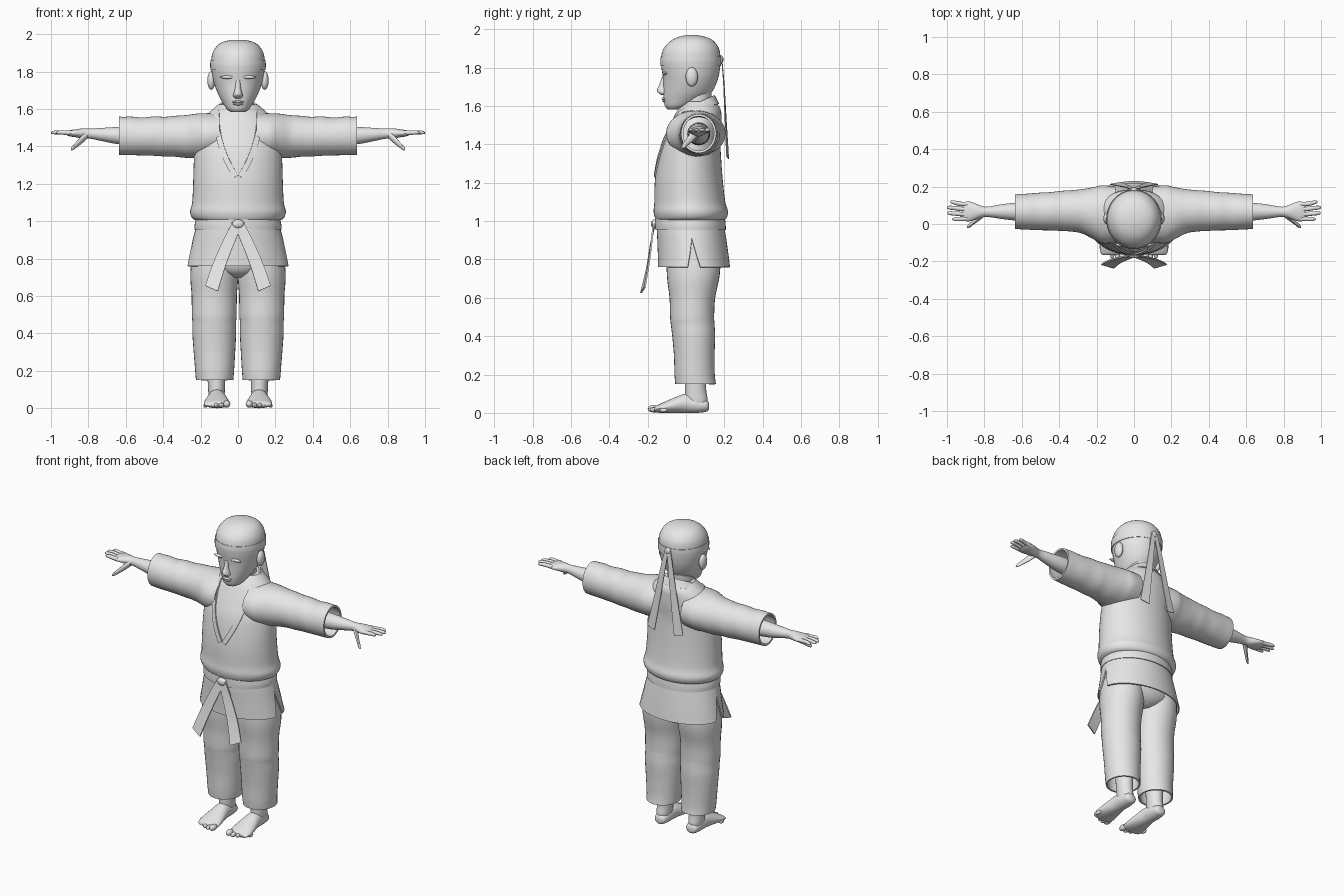
import bpy, bmesh, math
from mathutils import Vector
from mathutils.bvhtree import BVHTree

grey = bpy.data.materials.new("plain_grey")
grey.diffuse_color = (0.8, 0.8, 0.8, 1)


def smooth_rows(rows, sub=4):
    """Catmull-Rom interpolation of tuples of numbers."""
    out = []
    for i in range(len(rows) - 1):
        p0, p1 = rows[max(i - 1, 0)], rows[i]
        p2, p3 = rows[i + 1], rows[min(i + 2, len(rows) - 1)]
        for k in range(sub):
            t = k / sub
            out.append([0.5 * (2 * b + (c - a) * t + (2 * a - 5 * b + 4 * c - d) * t * t
                        + (3 * b - a - 3 * c + d) * t ** 3)
                        for a, b, c, d in zip(p0, p1, p2, p3)])
    return out + [list(rows[-1])]


def finish(name, bm, thick=0, offset=-1):
    bmesh.ops.recalc_face_normals(bm, faces=bm.faces)
    me = bpy.data.meshes.new(name)
    bm.to_mesh(me)
    bm.free()
    ob = bpy.data.objects.new(name, me)
    bpy.context.collection.objects.link(ob)
    me.materials.append(grey)
    if thick:
        m = ob.modifiers.new("thickness", 'SOLIDIFY')
        m.thickness, m.offset = thick, offset
    return ob


def bridge(bm, rows, closed):
    n = len(rows[0])
    for r, q in zip(rows, rows[1:]):
        for i in range(n if closed else n - 1):
            j = (i + 1) % n
            bm.faces.new((r[i], r[j], q[j], q[i]))


def loft(name, rings, axis='z', s=1, n=32, caps=True, thick=0, sub=4):
    """Rings are (position on axis, centre a, centre b, radius a, radius b)."""
    bm = bmesh.new()
    rows = []
    for t, ca, cb, ra, rb in smooth_rows(rings, sub):
        row = []
        for i in range(n):
            w = 2 * math.pi * i / n
            a, b = ca + ra * math.cos(w), cb + rb * math.sin(w)
            x, y, z = {'x': (t, a, b), 'y': (a, t, b), 'z': (a, b, t)}[axis]
            row.append(bm.verts.new((s * x, y, z)))
        rows.append(row)
    bridge(bm, rows, True)
    if caps:
        bm.faces.new(rows[0])
        bm.faces.new(rows[-1])
    return finish(name, bm, thick)


def ribbon(name, pairs, s=1, thick=0.008, sub=4):
    """Each pair is the two edge points of a strip, as six numbers."""
    bm = bmesh.new()
    rows = [[bm.verts.new((s * p[0], p[1], p[2])), bm.verts.new((s * p[3], p[4], p[5]))]
            for p in smooth_rows(pairs, sub)]
    bridge(bm, rows, False)
    return finish(name, bm, thick, 0)


def ball(name, loc, size, s=1):
    bm = bmesh.new()
    bmesh.ops.create_uvsphere(bm, u_segments=16, v_segments=10, radius=1)
    for v in bm.verts:
        v.co = Vector((s * (loc[0] + v.co.x * size[0]),
                       loc[1] + v.co.y * size[1], loc[2] + v.co.z * size[2]))
    return finish(name, bm)


# Jacket body, bloused over the belt
torso = loft("jacket_body", [
    (1.0, 0, .02, .212, .17), (1.015, 0, .025, .243, .186), (1.05, 0, .025, .256, .194),
    (1.1, 0, .02, .245, .185), (1.2, 0, .015, .24, .178), (1.3, 0, .017, .237, .168),
    (1.4, 0, .025, .232, .155), (1.48, 0, .045, .22, .14), (1.54, 0, .06, .195, .125),
    (1.585, 0, .07, .15, .11), (1.625, 0, .075, .105, .078)], n=48)

# Collar strip: down both sides of the V and round the back of the neck
tree = BVHTree.FromPolygons([v.co for v in torso.data.vertices],
                            [p.vertices[:] for p in torso.data.polygons])


def front_y(x, z):
    hit = tree.ray_cast(Vector((x, -1, z)), Vector((0, 1, 0)))[0]
    return hit.y - .003 if hit else .06


vee = [(0, 1.245), (.028, 1.295), (.055, 1.35), (.083, 1.43), (.098, 1.51), (.1, 1.575)]
side = [(x, front_y(x, z), z, x + .025, front_y(x + .025, z - .015), z - .015) for x, z in vee]
arc = []
for i in range(9):
    w = math.pi * i / 8
    c, d = math.cos(w), math.sin(w)
    arc.append((.1 * c, .055 + .09 * d, 1.61 + .045 * d, .128 * c, .06 + .108 * d, 1.585 + .025 * d))
other = [(-a, b, c, -d, e, f) for a, b, c, d, e, f in reversed(side)]
ribbon("collar", side + arc + other, thick=.01)

# Jacket skirt: two panels that part at the side slits
for name, start in (("skirt_back", 0), ("skirt_front", math.pi)):
    bm = bmesh.new()
    rows = []
    for z, cy, rx, ry, gap in ((1.02, .022, .21, .17, 0), (.98, .022, .222, .176, 0),
                               (.91, .03, .24, .18, 0), (.83, .037, .258, .184, .09),
                               (.76, .042, .275, .188, .18)):
        rows.append([])
        for i in range(25):
            w = start + gap + (math.pi - 2 * gap) * i / 24
            rows[-1].append(bm.verts.new((rx * math.cos(w), cy + ry * math.sin(w), z)))
    bridge(bm, rows, False)
    finish(name, bm, .008)

# Belt, knot and hanging ends
loft("belt", [(.955, 0, .024, .232, .184), (.98, 0, .023, .232, .184),
              (1.01, 0, .022, .226, .182)], n=48, caps=False, thick=.012)
ball("belt_knot", (0, -.165, .985), (.035, .018, .024))
for s in (-1, 1):
    ribbon("belt_end", [(-.02, -.165, .98, .03, -.17, .995), (.025, -.185, .87, .085, -.18, .885),
                        (.07, -.205, .75, .135, -.195, .77),
                        (.108, -.235, .625, .175, -.215, .655)], s)

# Trousers
loft("trouser_seat", [(.7, 0, .04, .05, .08), (.73, 0, .04, .15, .125), (.8, 0, .04, .235, .15),
                      (1.0, 0, .025, .205, .165)])
for s in (-1, 1):
    loft("trouser_leg", [
        (.15, .125, .05, .1, .106), (.2, .125, .045, .104, .105), (.3, .126, .043, .111, .106),
        (.4, .127, .04, .117, .112), (.46, .127, .035, .117, .114), (.5, .127, .032, .12, .115),
        (.6, .127, .033, .121, .119), (.72, .127, .038, .128, .138), (.85, .125, .04, .115, .14)],
        s=s, caps=False, thick=.01)
    # Bare feet with toes
    loft("ankle", [(.02, .115, .06, .036, .045), (.07, .115, .055, .043, .058),
                   (.13, .115, .05, .046, .055), (.3, .118, .05, .055, .06)], s=s, n=24)
    loft("foot", [(.12, .113, .035, .015, .015), (.108, .113, .037, .036, .03),
                  (.06, .113, .042, .044, .042), (0, .113, .05, .048, .05),
                  (-.06, .113, .04, .06, .04), (-.12, .113, .027, .07, .027),
                  (-.155, .112, .02, .066, .018), (-.165, .112, .018, .055, .01)],
         'y', s, 24)
    for i in range(5):
        r = .019 if i == 0 else .014 - .0007 * i
        ball("toe", (.06 + .0285 * i, -.17 + .008 * i * i / 2 - .003 * i, r + .003),
             (r, .03 - .002 * i, r), s)

# Sleeves, arms and hands
for s in (-1, 1):
    loft("sleeve", [
        (.1, .05, 1.46, .15, .12), (.17, .052, 1.457, .155, .12), (.22, .058, 1.456, .138, .119),
        (.28, .068, 1.453, .118, .114), (.34, .07, 1.454, .11, .109), (.39, .07, 1.452, .107, .106),
        (.45, .068, 1.455, .102, .105), (.51, .067, 1.453, .1, .101), (.57, .066, 1.456, .096, .103),
        (.61, .066, 1.456, .094, .102), (.635, .066, 1.457, .092, .102)],
        'x', s, 40, caps=False, thick=.012)
    loft("forearm", [(.3, .066, 1.455, .06, .06), (.5, .066, 1.455, .055, .055),
                     (.64, .066, 1.458, .047, .046), (.72, .066, 1.463, .037, .036),
                     (.79, .065, 1.468, .027, .027), (.83, .066, 1.469, .036, .027),
                     (.87, .067, 1.47, .051, .021), (.9, .067, 1.47, .052, .016),
                     (.92, .067, 1.47, .042, .008)], 'x', s, 24)
    for y0, y1, tip in ((.107, .117, .982), (.08, .088, 1.0), (.053, .058, .998), (.027, .026, .972)):
        loft("finger", [(.885, y0, 1.471, .012, .013), (.92, y0, 1.473, .012, .012),
                        (.95, (y0 + y1) / 2, 1.475, .0115, .011), (tip - .012, y1, 1.474, .01, .009),
                        (tip, y1, 1.472, .004, .004)], 'x', s, 12)
    loft("thumb", [(.805, .055, 1.462, .02, .02), (.835, .03, 1.437, .017, .022),
                   (.86, .008, 1.413, .013, .017), (.882, -.01, 1.393, .011, .013),
                   (.894, -.017, 1.384, .004, .005)], 'x', s, 12)

# Neck and head
loft("neck", [(1.5, 0, .055, .09, .075), (1.6, 0, .055, .08, .075), (1.7, 0, .055, .08, .08)])
head = [(1.583, -.095, -.035, .035), (1.6, -.11, .03, .06), (1.64, -.117, .1, .086),
        (1.68, -.118, .14, .107), (1.74, -.119, .166, .129), (1.8, -.128, .178, .141),
        (1.85, -.13, .18, .144), (1.9, -.117, .172, .136), (1.94, -.08, .143, .11),
        (1.96, -.04, .105, .076), (1.97, 0, .06, .03)]
loft("head", [(z, 0, (f + b) / 2, rx, (b - f) / 2) for z, f, b, rx in head], n=40)
loft("nose", [(1.657, 0, -.115, .016, .012), (1.668, 0, -.118, .026, .025),
              (1.682, 0, -.118, .024, .034), (1.71, 0, -.116, .016, .024),
              (1.755, 0, -.114, .011, .01)], n=16)
ball("upper_lip", (0, -.115, 1.638), (.032, .012, .007))
ball("lower_lip", (0, -.112, 1.626), (.027, .012, .007))
for s in (-1, 1):
    ball("brow", (.052, -.11, 1.77), (.045, .012, .009), s)
    ball("ear", (.143, .03, 1.752), (.021, .032, .05), s)

# Headband with a knot and two tails behind
loft("headband", [(1.808, 0, .025, .147, .157), (1.835, 0, .025, .149, .159),
                  (1.862, 0, .026, .147, .157)], n=40, caps=False, thick=.008)
ball("headband_knot", (0, .183, 1.842), (.02, .012, .022))
for s in (-1, 1):
    ribbon("headband_tail", [(-.005, .186, 1.85, .02, .186, 1.85), (.012, .198, 1.72, .048, .196, 1.72),
                             (.036, .208, 1.55, .082, .203, 1.55),
                             (.07, .222, 1.325, .128, .212, 1.34)], s, .005)

# Apply thickness and smooth everything, keeping edges crisp
bpy.ops.object.select_all(action='SELECT')
bpy.context.view_layer.objects.active = torso
bpy.ops.object.convert(target='MESH')
bpy.ops.object.shade_smooth_by_angle(angle=math.radians(40))
